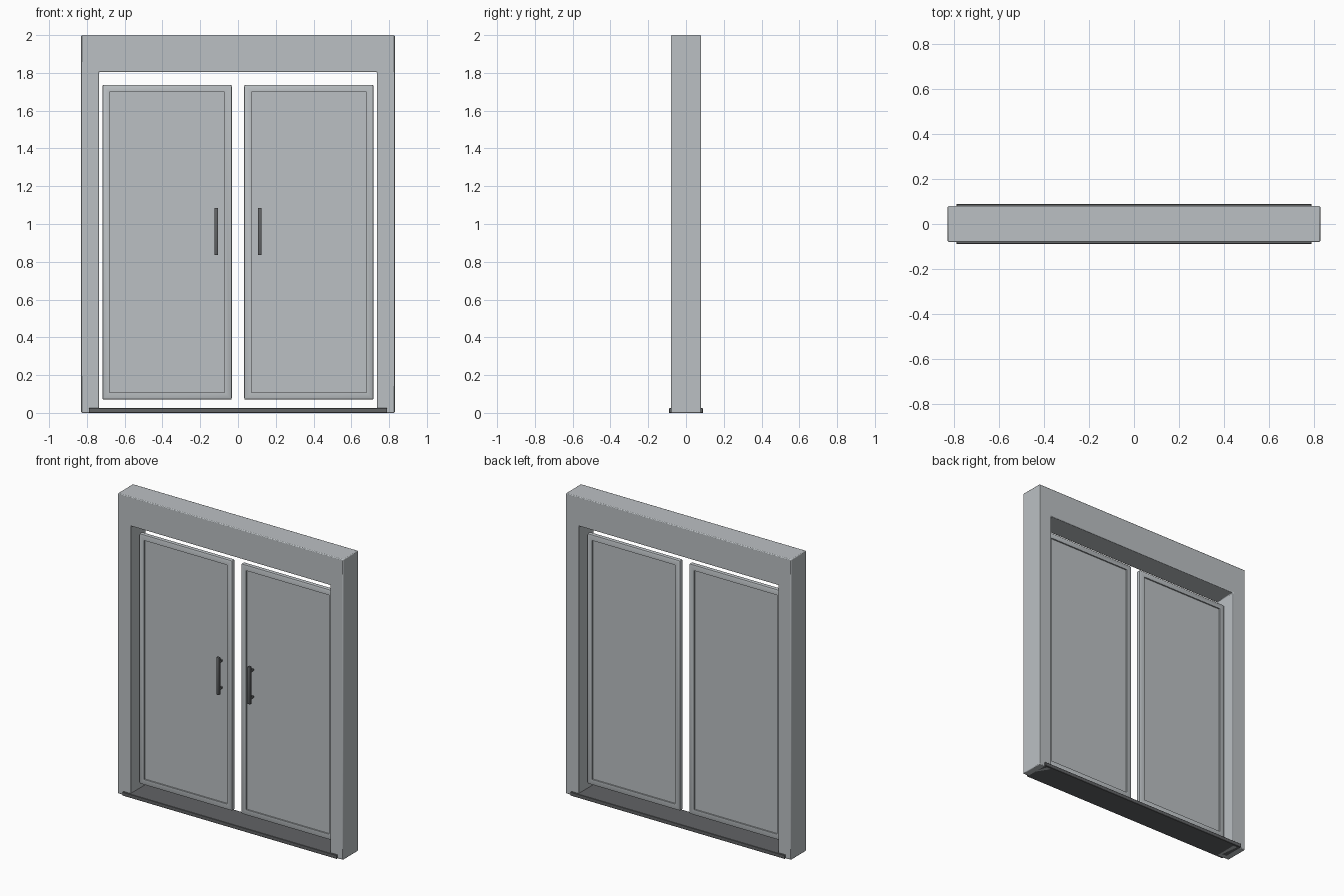
import bpy
import bmesh
import math

cube = bpy.data.objects.get("Cube")
if cube:
    bpy.data.objects.remove(cube, do_unlink=True)


def make_material(name, colour):
    mat = bpy.data.materials.new(name)
    mat.use_nodes = True
    mat.diffuse_color = colour
    mat.node_tree.nodes["Principled BSDF"].inputs["Base Color"].default_value = colour
    return mat


light_metal = make_material("light grey metal", (0.50, 0.53, 0.55, 1))
dark_metal = make_material("dark grey metal", (0.12, 0.125, 0.13, 1))


def finish(name, bm, mat):
    bmesh.ops.recalc_face_normals(bm, faces=bm.faces)
    mesh = bpy.data.meshes.new(name)
    bm.to_mesh(mesh)
    bm.free()
    mesh.materials.append(mat)
    obj = bpy.data.objects.new(name, mesh)
    bpy.context.collection.objects.link(obj)
    return obj


def box_mesh(x0, x1, y0, y1, z0, z1, bevel=0.0, segments=2):
    bm = bmesh.new()
    bmesh.ops.create_cube(bm, size=1)
    for v in bm.verts:
        v.co.x = x1 if v.co.x > 0 else x0
        v.co.y = y1 if v.co.y > 0 else y0
        v.co.z = z1 if v.co.z > 0 else z0
    if bevel:
        bmesh.ops.bevel(bm, geom=bm.edges[:], offset=bevel, segments=segments,
                        profile=0.5, affect='EDGES')
    return bm


# Outer frame: two posts and a deep header cut from one arch-shaped profile
W, D, H = 0.83, 0.08, 2.0
IN_X, IN_Z = 0.735, 1.805
outline = [(-W, 0), (-W, H), (W, H), (W, 0),
           (IN_X, 0), (IN_X, IN_Z), (-IN_X, IN_Z), (-IN_X, 0)]
bm = bmesh.new()
face = bm.faces.new([bm.verts.new((x, -D, z)) for x, z in outline])
extruded = bmesh.ops.extrude_face_region(bm, geom=[face])
for item in extruded["geom"]:
    if isinstance(item, bmesh.types.BMVert):
        item.co.y = D
bmesh.ops.recalc_face_normals(bm, faces=bm.faces)
frame = finish("door_frame", bm, light_metal)
bevel = frame.modifiers.new("soft edges", 'BEVEL')
bevel.width = 0.005
bevel.segments = 2

# Floor sill, slightly proud of the frame on both faces
finish("floor_sill", box_mesh(-0.79, 0.79, -0.09, 0.09, 0, 0.025, 0.002, 1), dark_metal)

# Two door leaves with a shallow sunken panel on each face, and their handles
for side, label in ((-1, "right"), (1, "left")):
    xs = sorted((side * 0.033, side * 0.718))
    bm = box_mesh(*xs, -0.015, 0.015, 0.07, 1.737, 0.008)
    broad = sorted(bm.faces, key=lambda f: f.calc_area())[-2:]
    for f in broad:
        f.normal_update()
        normal = f.normal.copy()
        bmesh.ops.inset_region(bm, faces=[f], thickness=0.042)
        # straight step down into the panel
        step = bmesh.ops.extrude_face_region(bm, geom=[f])
        moved = [g for g in step["geom"] if isinstance(g, bmesh.types.BMVert)]
        bmesh.ops.translate(bm, verts=moved, vec=normal * -0.009)
        if f.is_valid:
            bmesh.ops.delete(bm, geom=[f], context='FACES_ONLY')
    finish(label + "_door_leaf", bm, light_metal)

    hx = side * 0.115
    finish(label + "_handle_bar",
           box_mesh(hx - 0.01, hx + 0.01, -0.052, -0.034, 0.835, 1.085, 0.003),
           dark_metal)
    for z, place in ((0.87, "lower"), (1.05, "upper")):
        finish(label + "_handle_" + place + "_mount",
               box_mesh(hx - 0.006, hx + 0.006, -0.036, -0.005, z - 0.006, z + 0.006),
               dark_metal)

# Smooth the rounded edges while keeping the corners crisp
bpy.ops.object.select_all(action='DESELECT')
for obj in bpy.context.collection.objects:
    if obj.type == 'MESH' and obj.name.endswith(("leaf", "bar", "frame")):
        obj.select_set(True)
        bpy.context.view_layer.objects.active = obj
bpy.ops.object.shade_smooth_by_angle(angle=math.radians(40))
